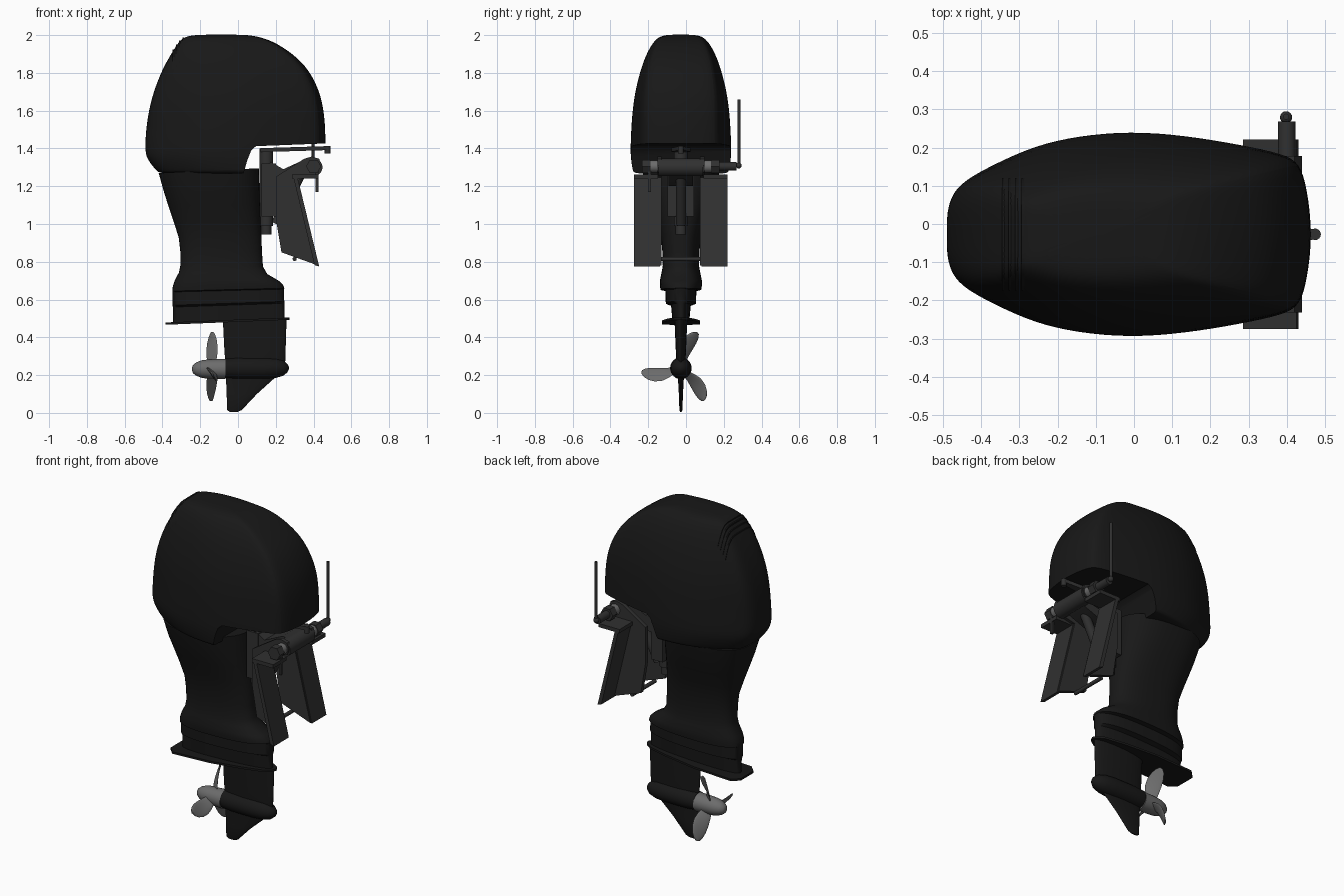
import bpy, bmesh, math
from mathutils import Vector

if "Cube" in bpy.data.objects:
    bpy.data.objects.remove(bpy.data.objects["Cube"])

CY = -0.027  # centre plane of the engine


def material(name, v):
    m = bpy.data.materials.new(name)
    m.diffuse_color = (v, v, v, 1)
    m.use_nodes = True
    m.node_tree.nodes["Principled BSDF"].inputs["Base Color"].default_value = m.diffuse_color
    return m


BLACK, DARK, GREY = material("black", 0.009), material("dark", 0.03), material("grey", 0.15)


def finish(ob, mat, angle=35):
    bpy.ops.object.select_all(action='DESELECT')
    ob.select_set(True)
    bpy.context.view_layer.objects.active = ob
    if mat:
        ob.data.materials.append(mat)
    bpy.ops.object.shade_smooth_by_angle(angle=math.radians(angle))
    return ob


def loft(name, rings, mat, angle=35):
    bm = bmesh.new()
    vr = [[bm.verts.new(p) for p in r] for r in rings]
    n = len(rings[0])
    for a, b in zip(vr, vr[1:]):
        for i in range(n):
            j = (i + 1) % n
            bm.faces.new((a[i], a[j], b[j], b[i]))
    bm.faces.new(vr[0][::-1])
    bm.faces.new(vr[-1])
    bmesh.ops.recalc_face_normals(bm, faces=bm.faces)
    me = bpy.data.meshes.new(name)
    bm.to_mesh(me)
    bm.free()
    ob = bpy.data.objects.new(name, me)
    bpy.context.collection.objects.link(ob)
    return finish(ob, mat, angle)


def prism(name, pts, y0, y1, mat):
    return loft(name, [[(x, y, z) for x, z in pts] for y in (y0, y1)], mat)


def box(name, x0, x1, y0, y1, z0, z1, mat):
    return prism(name, [(x0, z0), (x1, z0), (x1, z1), (x0, z1)], y0, y1, mat)


def rod(name, a, b, r, mat, n=24):
    a, b = Vector(a), Vector(b)
    q = (b - a).to_track_quat('Z', 'Y')
    ring = [q @ Vector((r * math.cos(t), r * math.sin(t), 0))
            for t in (2 * math.pi * i / n for i in range(n))]
    return loft(name, [[p + c for p in ring] for c in (a, b)], mat)


def lathe_x(name, prof, z, mat, n=32):
    return loft(name, [[(x, CY + r * math.cos(2 * math.pi * i / n), z + r * math.sin(2 * math.pi * i / n))
                        for i in range(n)] for x, r in prof], mat)


def oval(x0, x1, hw, z0, z1, e=2.5, n=48):
    """Superellipse section whose height runs from z0 at the back to z1 at the front."""
    out = []
    for i in range(n):
        t = 2 * math.pi * i / n
        c, s = math.cos(t), math.sin(t)
        u = math.copysign(abs(c) ** (2 / e), c) * .5 + .5
        out.append((x0 + (x1 - x0) * u, CY + hw * math.copysign(abs(s) ** (2 / e), s), z0 + (z1 - z0) * u))
    return out


# Cowling: stacked plan sections, smoothed, then notched at the front underside
plan = [(0, 0), (0, .22), (.015, .4), (.05, .53), (.12, .67), (.24, .87), (.36, .965), (.5, 1.01),
        (.65, .97), (.8, .88), (.92, .79), (.965, .7), (.985, .45), (1, 0)]
sections = [(1.265, -.41, .46, .245), (1.275, -.425, .462, .255), (1.345, -.485, .466, .266),
            (1.40, -.492, .468, .268), (1.5, -.487, .467, .264), (1.6, -.472, .459, .257),
            (1.7, -.447, .437, .243), (1.8, -.408, .388, .218), (1.87, -.372, .33, .195),
            (1.93, -.335, .25, .167), (1.97, -.31, .18, .14), (1.995, -.275, .1, .11),
            (2.003, -.2, .03, .06)]
rings = []
for z, x0, x1, hw in sections:
    p = 1 - .5 * max(0, (z - 1.5) / .5)
    half = [(x0 + (x1 - x0) * u, hw * w ** p, z) for u, w in plan]
    rings.append([(x, CY + w, z) for x, w, z in half] + [(x, CY - w, z) for x, w, z in half[-2:0:-1]])
cowl = loft("cowling", rings, BLACK)
cowl.modifiers.new("smooth", 'SUBSURF').levels = 2
cutter = prism("notch_cutter", [(.03, 1.1), (.03, 1.27), (.05, 1.34), (.07, 1.39), (.095, 1.412), (.6, 1.432), (.6, 1.1)],
               -.5, .5, BLACK)
cut = cowl.modifiers.new("notch", 'BOOLEAN')
cut.object, cut.solver = cutter, 'EXACT'
bpy.context.view_layer.objects.active = cowl
for m in ("smooth", "notch"):
    bpy.ops.object.modifier_apply(modifier=m)
bpy.data.objects.remove(cutter)
finish(cowl, None, 40)

# Air vent slats draped over the top back edge of the cowling
bpy.context.view_layer.update()
for k in range(4):
    x = -.342 + k * .017
    pts = []
    for i in range(21):
        hit, loc, _, _ = cowl.ray_cast((x, CY - .147 + .0147 * i, 3), (0, 0, -1))
        if hit and loc.z > 1.7:
            pts.append(loc)
    if len(pts) > 1:
        h = .004
        loft("vent_slat_%d" % (k + 1), [[(p.x + a, p.y, p.z + b) for a, b in ((-h, -h), (h, -h), (h, h), (-h, h))]
                                        for p in pts], BLACK)

# Midsection leg with flared skirt
leg = [(-.42, .11, .205, 1.27, 1.295), (-.395, .113, .185, 1.18, 1.2), (-.37, .116, .155, 1.1, 1.1),
       (-.34, .12, .125, 1.01, 1.01), (-.314, .124, .105, .93, .93), (-.305, .127, .098, .85, .85),
       (-.305, .132, .096, .78, .775), (-.312, .155, .103, .745, .735), (-.335, .215, .111, .70, .70),
       (-.345, .238, .111, .67, .68), (-.348, .245, .108, .645, .66), (-.348, .243, .082, .64, .655),
       (-.346, .245, .08, .57, .59), (-.345, .245, .052, .56, .58), (-.343, .247, .045, .475, .5)]
loft("midsection", [oval(*s) for s in leg], BLACK)

# Anti-ventilation plate
half = [(-.385, .06), (-.345, .1), (-.1, .1), (.1, .075), (.22, .05), (.26, .025), (.272, 0)]
outline = [(x, CY + w) for x, w in half] + [(x, CY - w) for x, w in half[-2::-1]]
loft("anti_ventilation_plate", [[(x, y, .482 + .04 * x + dz) for x, y in outline] for dz in (0, .012)], BLACK)

# Lower strut and skeg
loft("lower_strut", [oval(*s, e=2) for s in
     [(-.08, .257, .034, .49, .495), (-.072, .252, .027, .33, .33), (-.067, .25, .024, .27, .27),
      (-.064, .2, .016, .19, .19), (-.06, .1, .011, .1, .1), (-.058, .02, .008, .015, .015), (-.045, .0, .004, .006, .006)]], BLACK)
lathe_x("gearcase", [(-.065, .052), (0, .057), (.14, .057), (.2, .052), (.24, .04), (.262, .022), (.27, .005)], .237, BLACK)

# Propeller
lathe_x("propeller_hub", [(-.243, .008), (-.238, .022), (-.22, .036), (-.19, .047), (-.165, .05), (-.065, .054)], .232, GREY)
for k in range(3):
    a = math.radians(74 + 120 * k)
    rad, tan = Vector((0, math.cos(a), math.sin(a))), Vector((0, -math.sin(a), math.cos(a)))
    rings = []
    for r, c, pitch, sweep in [(.035, .028, 55, 0), (.07, .038, 48, .005), (.11, .046, 40, .004), (.15, .045, 34, -.004),
                               (.18, .036, 30, -.014), (.2, .022, 28, -.022), (.208, .006, 27, -.027)]:
        p = math.radians(pitch)
        along = tan * math.cos(p) + Vector((math.sin(p), 0, 0))
        nor = tan * -math.sin(p) + Vector((math.cos(p), 0, 0))
        mid = Vector((-.138, CY, .235)) + rad * r + tan * sweep
        rings.append([mid + along * c * math.cos(t) + nor * .005 * math.sin(t)
                      for t in (math.pi * i / 8 for i in range(16))])
    loft("propeller_blade_%d" % (k + 1), rings, GREY, 60)

# Clamp brackets: inner web, slanted flange and top lip, mirrored about the centre plane
web = [(.2, 1.25), (.35, 1.345), (.39, 1.357), (.43, 1.345), (.442, 1.31), (.43, 1.275), (.39, 1.262),
       (.31, 1.245), (.425, .78), (.23, .85), (.2, 1.03)]
flange = [(.29, 1.26), (.312, 1.26), (.43, .775), (.405, .782)]
for s, side in ((1, "left"), (-1, "right")):
    y = lambda d: CY + s * d
    prism("bracket_web_" + side, web, y(.102), y(.125), DARK)
    prism("bracket_flange_" + side, flange, y(.11), y(.248), DARK)
    box("bracket_lip_" + side, .285, .425, y(.12), y(.248), 1.24, 1.262, DARK)
    rod("tilt_tube_collar_" + side, (.4, y(.11), 1.305), (.4, y(.185), 1.305), .032, GREY)
    rod("tilt_tube_nut_" + side, (.4, y(.16), 1.305), (.4, y(.205), 1.305), .04, DARK, 6)

# Tilt tube, swivel housing and cross rod
rod("tilt_tube", (.4, CY - .118, 1.3), (.4, CY + .118, 1.3), .047, DARK, 32)
rod("steering_shaft", (.4, -.2, 1.305), (.4, .268, 1.305), .023, DARK)
rod("swivel_tube", (.15, CY, .99), (.15, CY, 1.4), .036, DARK)
rod("swivel_foot", (.15, CY, .945), (.15, CY, .99), .028, DARK)
box("swivel_housing", .125, .2, CY - .07, CY + .07, 1.04, 1.32, DARK)
prism("swivel_arm", [(.17, 1.33), (.17, 1.2), (.24, 1.2), (.41, 1.265), (.41, 1.34), (.36, 1.345), (.24, 1.29)],
      CY - .065, CY + .065, DARK)
rod("tilt_cylinder", (.2, CY, 1.0), (.33, CY, 1.26), .026, DARK)
rod("cross_rod", (.3, CY - .11, .815), (.3, CY + .11, .815), .011, DARK)

# Steering arm and its end pin
arm = [(.12, .05), (.2, .05), (.3, .028), (.47, .014), (.485, .008)]
outline = [(x, CY + w) for x, w in arm] + [(x, CY - w) for x, w in arm[::-1]]
loft("steering_arm", [[(x, y, z + .03 * x) for x, y in outline] for z in (1.377, 1.398)], DARK)
rod("steering_arm_pin", (.474, CY, 1.372), (.474, CY, 1.414), .015, DARK)

# Upright steering link with ball joint, and hanging lock hook
rod("link_rod", (.398, .281, 1.3), (.398, .281, 1.66), .008, DARK, 12)
bpy.ops.mesh.primitive_uv_sphere_add(segments=16, ring_count=10, radius=.016, location=(.398, .279, 1.31))
bpy.context.object.name = "link_ball"
finish(bpy.context.object, DARK)
box("lock_hook", .41, .425, -.2, -.185, 1.17, 1.28, DARK)
